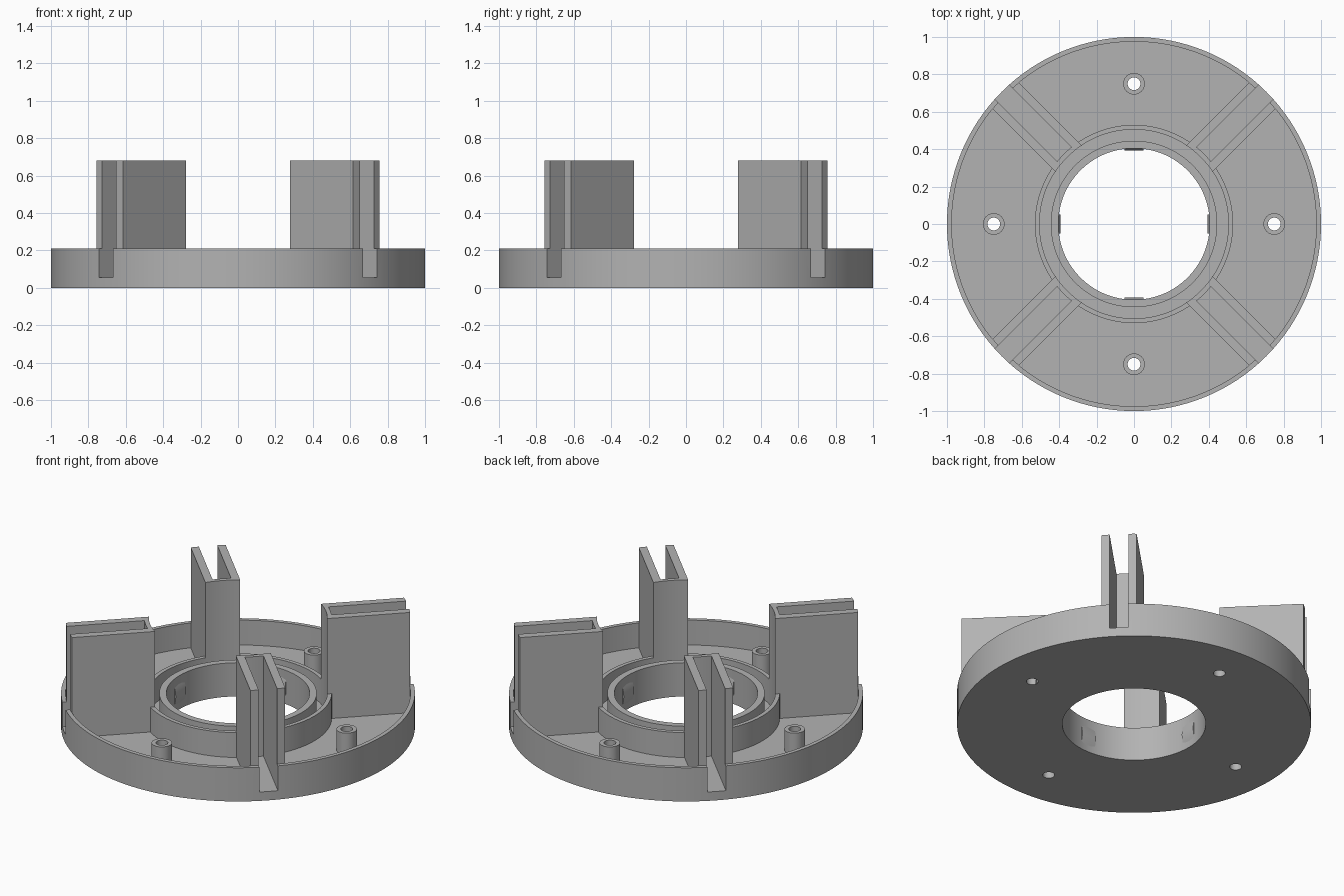
import bpy, bmesh
from math import pi, cos, sin, asin
from mathutils import Matrix

if "Cube" in bpy.data.objects:
    bpy.data.objects.remove(bpy.data.objects["Cube"])

grey = bpy.data.materials.new("plain grey")
grey.use_nodes = True
COLOUR = (0.45, 0.45, 0.45, 1)
grey.diffuse_color = COLOUR
grey.node_tree.nodes["Principled BSDF"].inputs["Base Color"].default_value = COLOUR

FLOOR, RIM, TOP = 0.055, 0.21, 0.68
RIM_IN, COLLAR_IN, COLLAR_OUT = 0.975, 0.505, 0.53
SLOT, GUIDE = 0.053, 0.1          # half widths of slot and guide


def finish(bm, name, smooth=True):
    bmesh.ops.recalc_face_normals(bm, faces=bm.faces)
    mesh = bpy.data.meshes.new(name)
    bm.to_mesh(mesh)
    bm.free()
    obj = bpy.data.objects.new(name, mesh)
    bpy.context.collection.objects.link(obj)
    mesh.materials.append(grey)
    if smooth:
        shade(obj)
    return obj


def shade(obj):
    bpy.ops.object.select_all(action="DESELECT")
    obj.select_set(True)
    bpy.context.view_layer.objects.active = obj
    bpy.ops.object.shade_smooth_by_angle(angle=pi / 6)


def lathe(name, profile, steps, x=0.0, y=0.0):
    """Revolve a closed (radius, height) profile about a vertical axis."""
    bm = bmesh.new()
    loops = [[bm.verts.new((x + r * cos(2 * pi * i / steps), y + r * sin(2 * pi * i / steps), z))
              for r, z in profile] for i in range(steps)]
    n = len(profile)
    for i in range(steps):
        a, b = loops[i], loops[(i + 1) % steps]
        for j in range(n):
            k = (j + 1) % n
            bm.faces.new((a[j], b[j], b[k], a[k]))
    return finish(bm, name)


def prism(name, outline, low, high, angle=0.0):
    """Extrude a plan outline upwards and turn it about the z axis."""
    bm = bmesh.new()
    face = bm.faces.new([bm.verts.new((x, y, low)) for x, y in outline])
    up = bmesh.ops.extrude_face_region(bm, geom=[face])["geom"]
    bmesh.ops.translate(bm, vec=(0, 0, high - low),
                        verts=[v for v in up if isinstance(v, bmesh.types.BMVert)])
    bmesh.ops.rotate(bm, verts=bm.verts, matrix=Matrix.Rotation(angle, 3, "Z"))
    return finish(bm, name)


def arc(radius, start, end, steps=6):
    """Arc about the centre between two sideways offsets."""
    a, b = asin(start / radius), asin(end / radius)
    return [(radius * cos(a + (b - a) * i / steps), radius * sin(a + (b - a) * i / steps))
            for i in range(steps + 1)]


def cut(target, cutter):
    mod = target.modifiers.new("cut", "BOOLEAN")
    mod.operation, mod.solver, mod.object = "DIFFERENCE", "EXACT", cutter
    bpy.context.view_layer.objects.active = target
    bpy.ops.object.modifier_apply(modifier=mod.name)
    bpy.data.objects.remove(cutter)


# Round tray with outer rim, collar and bore sleeve
tray = lathe("tray", [
    (0.405, 0), (1, 0), (1, RIM), (RIM_IN, RIM), (RIM_IN, FLOOR),
    (COLLAR_OUT, FLOOR), (COLLAR_OUT, RIM), (COLLAR_IN, RIM), (COLLAR_IN, FLOOR),
    (0.445, FLOOR), (0.445, RIM), (0.405, RIM)], 128)

for q in range(4):
    straight, diagonal = q * pi / 2, q * pi / 2 + pi / 4
    bx, by = 0.75 * cos(straight), 0.75 * sin(straight)

    # Rim slot and screw hole
    cut(tray, prism("slot_cutter", [(0.972, -SLOT), (1.1, -SLOT), (1.1, SLOT), (0.972, SLOT)],
                    FLOOR + 0.0005, 0.4, diagonal))
    hole = [(bx + 0.034 * cos(2 * pi * i / 32), by + 0.034 * sin(2 * pi * i / 32))
            for i in range(32)]
    cut(tray, prism("hole_cutter", hole, -0.1, 0.4))

    # Screw boss
    lathe(f"screw_boss_{q + 1}", [(0.034, FLOOR - 0.01), (0.058, FLOOR - 0.01),
                                  (0.058, 0.187), (0.034, 0.187)], 32, bx, by)

    # U-shaped panel guide, closed towards the bore
    inner, outer = COLLAR_IN - 0.0005, RIM_IN + 0.0005
    outline = (arc(inner, -GUIDE, GUIDE, 8) + arc(outer, GUIDE, SLOT, 2)
               + arc(COLLAR_OUT, SLOT, -SLOT) + arc(outer, -SLOT, -GUIDE, 2))
    prism(f"panel_guide_{q + 1}", outline, FLOOR - 0.01, TOP, diagonal)

    # Rounded snap bump inside the bore
    bm = bmesh.new()
    side = [(0.42, 0.02)] + [(0.412 - 0.018 * sin(pi * i / 10), 0.02 + 0.16 * i / 10)
                             for i in range(11)] + [(0.42, 0.18)]
    face = bm.faces.new([bm.verts.new((r, -0.05, z)) for r, z in side])
    up = bmesh.ops.extrude_face_region(bm, geom=[face])["geom"]
    bmesh.ops.translate(bm, vec=(0, 0.1, 0),
                        verts=[v for v in up if isinstance(v, bmesh.types.BMVert)])
    bmesh.ops.rotate(bm, verts=bm.verts, matrix=Matrix.Rotation(straight, 3, "Z"))
    finish(bm, f"snap_bump_{q + 1}")

shade(tray)
